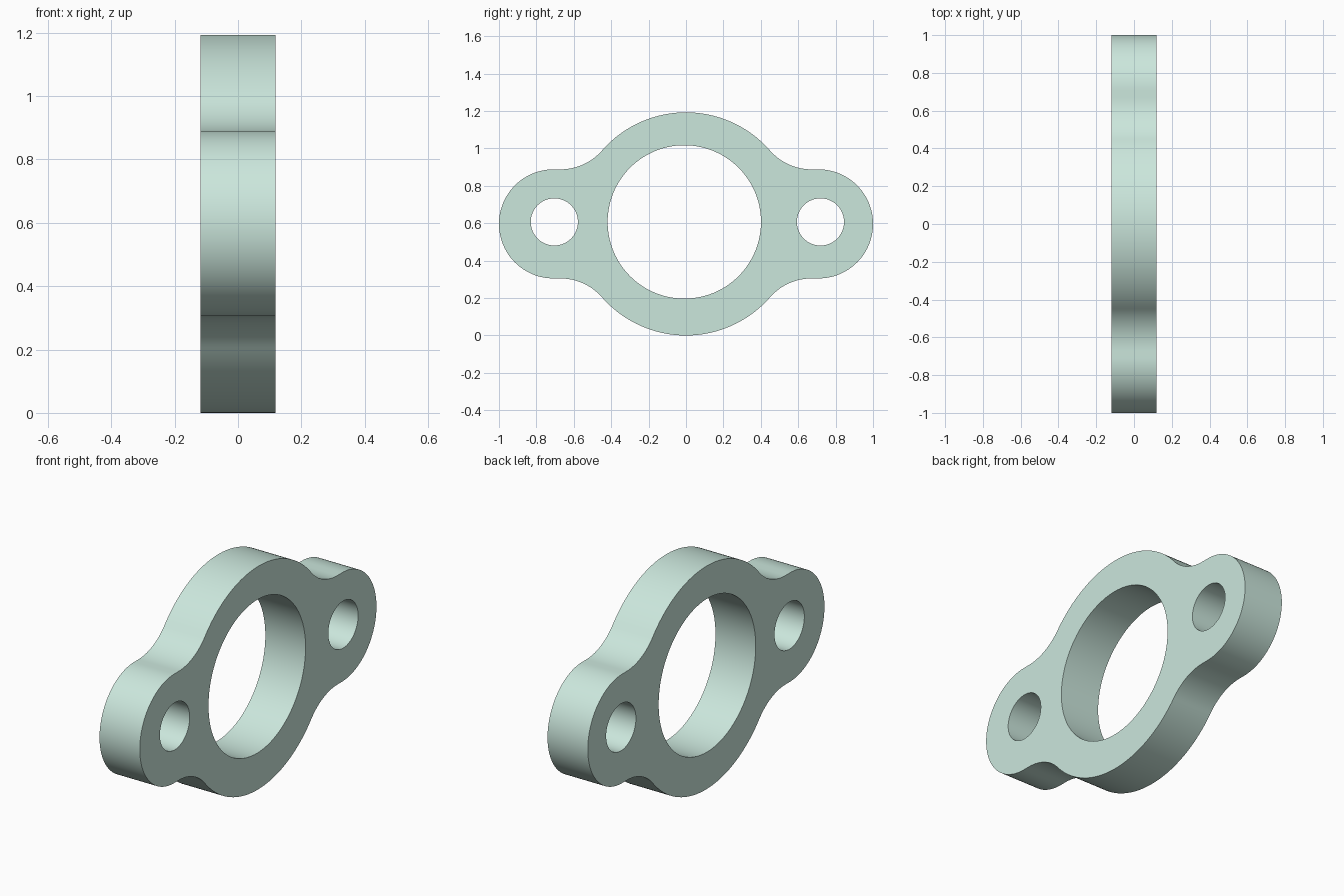
import bpy
from math import cos, sin, pi, atan2, hypot, radians

if "Cube" in bpy.data.objects:
    bpy.data.objects.remove(bpy.data.objects["Cube"])

HALF_T = 0.119                  # half thickness along x
ZC, R = 0.5965, 0.5965          # central boss height and radius
EAR_R = 0.2915
EAR_Y = 1.0 - EAR_R
FIL_Y = 0.672                   # where the concave fillet leaves the ear top


def arc(cy, cz, r, a0, a1, n):
    return [(cy + r * cos(a0 + (a1 - a0) * i / n),
             cz + r * sin(a0 + (a1 - a0) * i / n)) for i in range(n + 1)]


# Fillet radius: tangent to the ear's flat top and to the boss circle
fil_r = (FIL_Y**2 + EAR_R**2 - R**2) / (2 * (R - EAR_R))
touch = atan2(EAR_R + fil_r, FIL_Y)

# One quarter of the outline, from ear tip up to the boss top
quarter = arc(EAR_Y, 0, EAR_R, 0, pi / 2, 28)
quarter += arc(FIL_Y, EAR_R + fil_r, fil_r, -pi / 2, touch - pi, 18)
quarter += arc(0, 0, R, touch, pi / 2, 24)[1:]

# Mirror the quarter into the full closed outline
half = quarter + [(-y, z) for y, z in reversed(quarter[:-1])]
outline = half + [(y, -z) for y, z in reversed(half[1:-1])]
outline = [(y, z + ZC) for y, z in outline]

# Main bore and two bolt holes
holes = [arc(cy, 0.607, r, 0, 2 * pi, n)[:-1] for cy, r, n in
         ((-0.009, 0.41, 112), (-0.704, 0.126, 64), (0.719, 0.126, 64))]

# Filled, extruded profile
curve = bpy.data.curves.new("flange_plate", 'CURVE')
curve.dimensions = '2D'
curve.fill_mode = 'BOTH'
curve.extrude = HALF_T
for loop in [outline] + holes:
    spline = curve.splines.new('POLY')
    spline.points.add(len(loop) - 1)
    for p, (y, z) in zip(spline.points, loop):
        p.co = (y, z, 0, 1)
    spline.use_cyclic_u = True

plate = bpy.data.objects.new("flange_plate", curve)
bpy.context.collection.objects.link(plate)
plate.rotation_euler = (pi / 2, 0, pi / 2)
bpy.context.view_layer.objects.active = plate
plate.select_set(True)
bpy.ops.object.convert(target='MESH')
plate = bpy.context.object

# Weld caps to walls, then smooth the curved walls
bpy.ops.object.mode_set(mode='EDIT')
bpy.ops.mesh.select_all(action='SELECT')
bpy.ops.mesh.remove_doubles(threshold=0.0002)
bpy.ops.mesh.normals_make_consistent(inside=False)
bpy.ops.object.mode_set(mode='OBJECT')
bpy.ops.object.shade_smooth_by_angle(angle=radians(30))

# Pale green finish
mat = bpy.data.materials.new("pale_green")
mat.diffuse_color = (0.60, 0.80, 0.72, 1)
mat.use_nodes = True
mat.node_tree.nodes["Principled BSDF"].inputs["Base Color"].default_value = mat.diffuse_color
plate.data.materials.clear()
plate.data.materials.append(mat)
